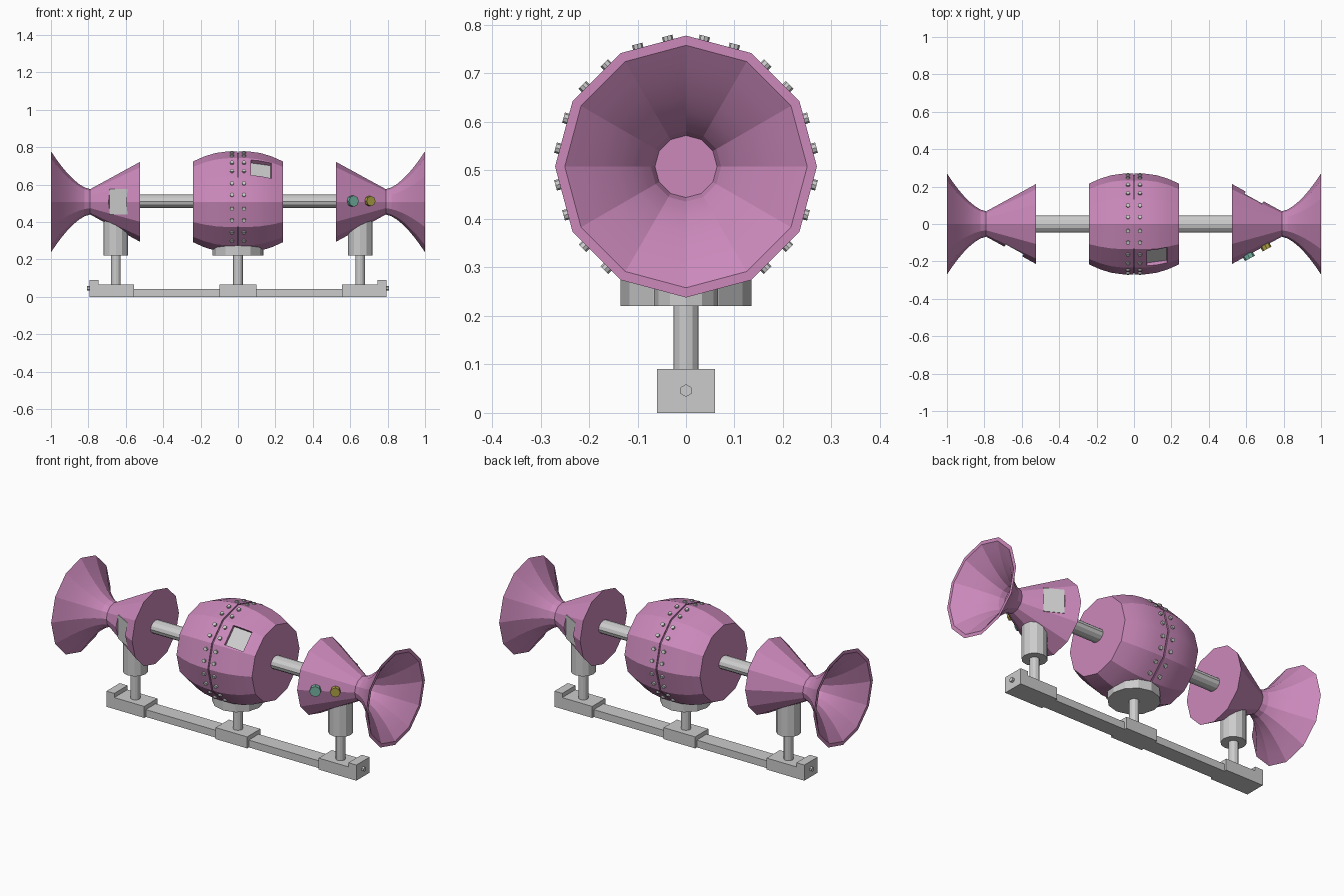
import bpy, bmesh
from math import sin, cos, pi, radians, atan2
from mathutils import Vector, Matrix

if "Cube" in bpy.data.objects:
    bpy.data.objects.remove(bpy.data.objects["Cube"])

AXIS_Z = 0.508


def material(name, rgb):
    m = bpy.data.materials.new(name)
    m.diffuse_color = (*rgb, 1)
    m.use_nodes = True
    m.node_tree.nodes["Principled BSDF"].inputs["Base Color"].default_value = m.diffuse_color
    return m


PINK = material("pink", (0.60, 0.25, 0.50))
TEAL = material("teal", (0.18, 0.45, 0.36))
YELLOW = material("yellow", (0.42, 0.35, 0.06))


def finish(name, bm, mat=None, smooth=None):
    bmesh.ops.recalc_face_normals(bm, faces=bm.faces)
    me = bpy.data.meshes.new(name)
    bm.to_mesh(me)
    bm.free()
    ob = bpy.data.objects.new(name, me)
    bpy.context.collection.objects.link(ob)
    if mat:
        me.materials.append(mat)
    if smooth:
        select(ob)
        bpy.ops.object.shade_smooth_by_angle(angle=radians(smooth))
    return ob


def select(ob):
    bpy.ops.object.select_all(action='DESELECT')
    ob.select_set(True)
    bpy.context.view_layer.objects.active = ob


def lathe(name, profile, sides=12, mat=None, smooth=None, sign=1):
    """Spin (x, radius) points around the main axis and cap both ends."""
    bm = bmesh.new()
    rings = [[bm.verts.new((sign * x, r * cos(2 * pi * i / sides), AXIS_Z + r * sin(2 * pi * i / sides)))
              for i in range(sides)] for x, r in profile]
    for a, b in zip(rings, rings[1:]):
        for i in range(sides):
            j = (i + 1) % sides
            bm.faces.new((a[i], a[j], b[j], b[i]))
    bm.faces.new(rings[0])
    bm.faces.new(rings[-1])
    return finish(name, bm, mat, smooth)


def frame(pos, xdir, normal):
    """Matrix with local z on the normal and local x along xdir."""
    z = Vector(normal).normalized()
    x = Vector(xdir)
    x = (x - z * x.dot(z)).normalized()
    m = Matrix((x, z.cross(x), z)).transposed().to_4x4()
    m.translation = Vector(pos)
    return m


def box(name, size, m, mat=None):
    bm = bmesh.new()
    bmesh.ops.create_cube(bm, size=1, matrix=m @ Matrix.Diagonal((*size, 1)))
    return finish(name, bm, mat)


def add_cyl(bm, r, depth, m, sides):
    bmesh.ops.create_cone(bm, cap_ends=True, segments=sides, radius1=r, radius2=r, depth=depth, matrix=m)


def cyl(name, r, depth, m, sides=12, mat=None):
    bm = bmesh.new()
    add_cyl(bm, r, depth, m, sides)
    return finish(name, bm, mat)


def recess(ob, name, m, sx, sy, depth):
    """Cut a rectangular pocket below the frame m and line its floor."""
    cutter = box("cutter", (sx, sy, 0.2), m @ Matrix.Translation((0, 0, 0.1 - depth)))
    cutter.hide_render = True
    mod = ob.modifiers.new("pocket", 'BOOLEAN')
    mod.operation = 'DIFFERENCE'
    mod.solver = 'EXACT'
    mod.object = cutter
    select(ob)
    bpy.ops.object.modifier_apply(modifier=mod.name)
    bpy.data.objects.remove(cutter)
    box(name, (sx, sy, 0.006), m @ Matrix.Translation((0, 0, -depth)))


# Central barrel with a thin seam groove
half = [(0.004, 0.262), (0.004, 0.27), (0.06, 0.269), (0.12, 0.261), (0.18, 0.243), (0.24, 0.216)]
barrel = lathe("barrel", [(-x, r) for x, r in reversed(half)] + half, mat=PINK, smooth=20)
a = radians(45)
recess(barrel, "barrel_panel",
       frame((0.125, -0.251 * cos(a), AXIS_Z + 0.251 * sin(a)), (1, 0, 0), (0.2, -cos(a), sin(a))),
       0.11, 0.115, 0.028)

# Two rings of rivets beside the seam, two rivets per barrel face
bm = bmesh.new()
for x in (-0.032, 0.032):
    for f in range(12):
        mid = 2 * pi * (f + 0.5) / 12
        n = Vector((0, cos(mid), sin(mid)))
        t = Vector((0, -sin(mid), cos(mid)))
        for s in (-0.032, 0.032):
            p = n * 0.263 + t * s + Vector((x, 0, AXIS_Z))
            add_cyl(bm, 0.011, 0.014, frame(p, (1, 0, 0), n), 8)
finish("barrel_rivets", bm)

# Connecting shaft, slightly flattened
cyl("shaft", 1, 1.08, Matrix.Translation((0, 0, AXIS_Z + 0.003))
    @ Matrix.Diagonal((1, 0.045, 0.036, 1)) @ Matrix.Rotation(pi / 2, 4, 'Y'))

# Flared horns: closed cone, neck, curved bell and hollow mouth
steps = [i / 7 for i in range(8)]
outer = [(0.79 + 0.21 * t, 0.068 + 0.202 * t ** 1.6) for t in steps]
inner = [(0.80 + 0.20 * t, 0.064 + 0.186 * t ** 1.6) for t in reversed(steps)]
slope = (0.213 - 0.068) / 0.265
for side, sign in (("right", 1), ("left", -1)):
    horn = lathe(side + "_horn", [(0.525, 0.213)] + outer + inner, mat=PINK, smooth=12, sign=sign)
    # Panel pocket on the back of the right horn and the front of the left one
    recess(horn, side + "_horn_panel",
           frame((sign * 0.645, sign * 0.147, AXIS_Z), (1, 0, 0), (sign * slope, sign, 0)),
           0.108, 0.136, 0.016)

# Coloured studs on the right horn
for name, x, r, mat in (("teal_stud", 0.61, 0.03, TEAL), ("yellow_stud", 0.702, 0.027, YELLOW)):
    y = -(0.213 - (x - 0.525) * slope)
    cyl(name, r, 0.04, frame((x, y, AXIS_Z + 0.004), (1, 0, 0), (slope, -1, 0)), 8, mat)


def upright(name, x, r, z0, z1):
    cyl(name, r, z1 - z0, Matrix.Translation((x, 0, (z0 + z1) / 2)))


def block(name, x0, x1, w, z1):
    box(name, (x1 - x0, w, z1), Matrix.Translation(((x0 + x1) / 2, 0, z1 / 2)))


# Stands
upright("barrel_seat", 0, 0.135, 0.22, 0.275)
upright("center_post", 0, 0.026, 0.05, 0.24)
for side, sign in (("right", 1), ("left", -1)):
    upright(side + "_sleeve", sign * 0.653, 0.066, 0.22, 0.42)
    upright(side + "_post", sign * 0.653, 0.026, 0.05, 0.24)

# Base rail with blocks, raised ends and end bolts
block("base_rail", -0.78, 0.78, 0.09, 0.042)
block("center_block", -0.1, 0.1, 0.12, 0.066)
for side, sign in (("right", 1), ("left", -1)):
    block(side + "_block", *sorted((sign * 0.555, sign * 0.76)), 0.12, 0.066)
    block(side + "_end_cap", *sorted((sign * 0.745, sign * 0.795)), 0.12, 0.09)
    cyl(side + "_end_bolt", 0.013, 0.03, frame((sign * 0.793, 0, 0.046), (0, 1, 0), (sign, 0, 0)), 6)
